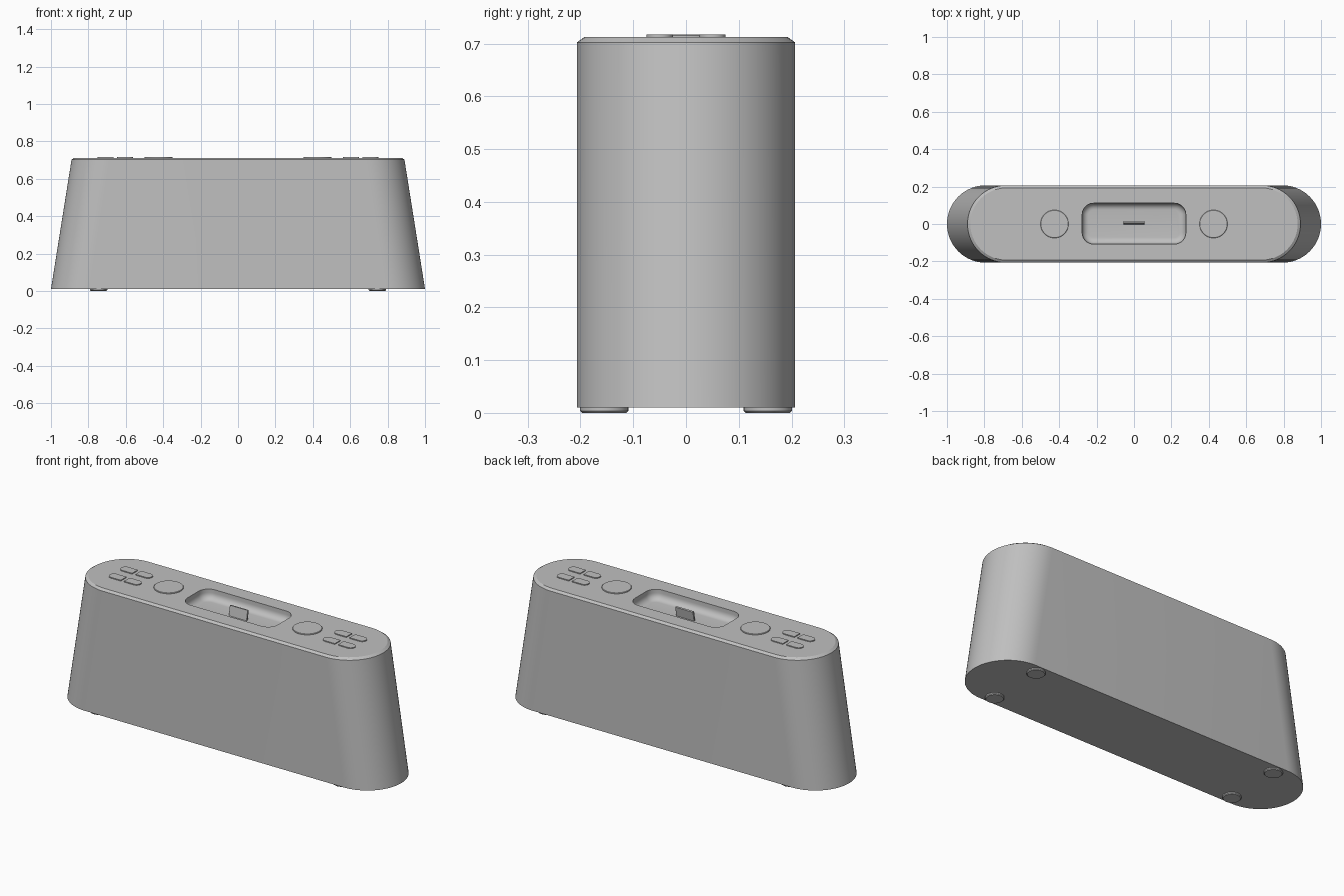
import bpy, bmesh, math
from mathutils import Matrix

if "Cube" in bpy.data.objects:
    bpy.data.objects.remove(bpy.data.objects["Cube"], do_unlink=True)

grey = bpy.data.materials.new("mid grey")
grey.use_nodes = True
grey.diffuse_color = (0.527, 0.527, 0.527, 1)
grey.node_tree.nodes["Principled BSDF"].inputs["Base Color"].default_value = grey.diffuse_color


def outline(hx, hy, r_right, r_left, steps):
    """Rounded rectangle with separate corner radii for its two ends."""
    pts = []
    corners = [(1, 1, r_right, 0), (-1, 1, r_left, 90), (-1, -1, r_left, 180), (1, -1, r_right, 270)]
    for sx, sy, r, start in corners:
        for i in range(steps + 1):
            a = math.radians(start + 90 * i / steps)
            pts.append((sx * (hx - r) + r * math.cos(a), sy * (hy - r) + r * math.sin(a)))
    return pts


def loft(name, rings, x=0, y=0, steps=12):
    """Solid through rings of (half x, half y, right radius, left radius, z)."""
    bm = bmesh.new()
    loops = [[bm.verts.new((px + x, py + y, z)) for px, py in outline(hx, hy, rr, rl, steps)]
             for hx, hy, rr, rl, z in rings]
    n = len(loops[0])
    for lo, hi in zip(loops, loops[1:]):
        for i in range(n):
            j = (i + 1) % n
            bm.faces.new((lo[i], lo[j], hi[j], hi[i]))
    bm.faces.new(loops[0][::-1])
    bm.faces.new(loops[-1])
    bmesh.ops.remove_doubles(bm, verts=bm.verts, dist=1e-5)
    bmesh.ops.recalc_face_normals(bm, faces=bm.faces)
    mesh = bpy.data.meshes.new(name)
    bm.to_mesh(mesh)
    bm.free()
    mesh.materials.append(grey)
    ob = bpy.data.objects.new(name, mesh)
    bpy.context.collection.objects.link(ob)
    return ob


def activate(ob):
    bpy.ops.object.select_all(action='DESELECT')
    ob.select_set(True)
    bpy.context.view_layer.objects.active = ob


def smooth(ob):
    activate(ob)
    bpy.ops.object.shade_smooth_by_angle(angle=math.radians(30))


TOP = 0.712

# Tapered capsule-shaped housing with a chamfered top rim
body = loft("speaker_body", [
    (1.0, 0.207, 0.207, 0.207, 0.01),
    (0.89, 0.207, 0.207, 0.207, 0.702),
    (0.875, 0.193, 0.193, 0.193, TOP)], steps=16)

# Docking recess with a filleted floor
FLOOR, F = TOP - 0.055, 0.035
rings = []
for i in range(7):
    a = math.radians(90 * i / 6)
    inset = F * (1 - math.sin(a))
    r = 0.06 - inset
    rings.append((0.277 - inset, 0.109 - inset, r, r, FLOOR + F * (1 - math.cos(a))))
rings.append((0.277, 0.109, 0.06, 0.06, TOP + 0.05))
cutter = loft("recess_cutter", rings, y=0.002, steps=8)
cutter.hide_render = True
activate(body)
cut = body.modifiers.new("recess", 'BOOLEAN')
cut.operation = 'DIFFERENCE'
cut.solver = 'EXACT'
cut.object = cutter
bpy.ops.object.modifier_apply(modifier=cut.name)
bpy.data.objects.remove(cutter, do_unlink=True)
smooth(body)

# Dock connector blade, leaning slightly backwards
blade = loft("dock_connector", [(0.055, 0.005, 0.001, 0.001, -0.005),
                                (0.055, 0.005, 0.001, 0.001, 0.054)], steps=1)
blade.data.transform(Matrix.Translation((0, 0.002, FLOOR)) @ Matrix.Rotation(math.radians(-10), 4, 'X'))

for side, label in ((1, "left"), (-1, "right")):
    # Round dial
    smooth(loft(f"dial_{label}", [(0.075, 0.075, 0.075, 0.075, 0.70),
                                  (0.075, 0.075, 0.075, 0.075, 0.715),
                                  (0.073, 0.073, 0.073, 0.073, 0.717)], x=side * 0.425))
    for row, where in ((-1, "front"), (1, "back")):
        # Split pill buttons, rounded at their outer ends
        for half, end in ((1, "a"), (-1, "b")):
            rr, rl = (0.024, 0.002) if half > 0 else (0.002, 0.024)
            smooth(loft(f"button_{label}_{where}_{end}",
                        [(0.042, 0.025, rr, rl, 0.70), (0.042, 0.025, rr, rl, 0.717)],
                        x=side * 0.656 + half * 0.052, y=row * 0.05, steps=8))
        # Round foot
        smooth(loft(f"foot_{label}_{where}", [(0.042, 0.042, 0.042, 0.042, 0.0),
                                              (0.046, 0.046, 0.046, 0.046, 0.004),
                                              (0.046, 0.046, 0.046, 0.046, 0.015)],
                    x=side * 0.745, y=row * 0.155, steps=8))
